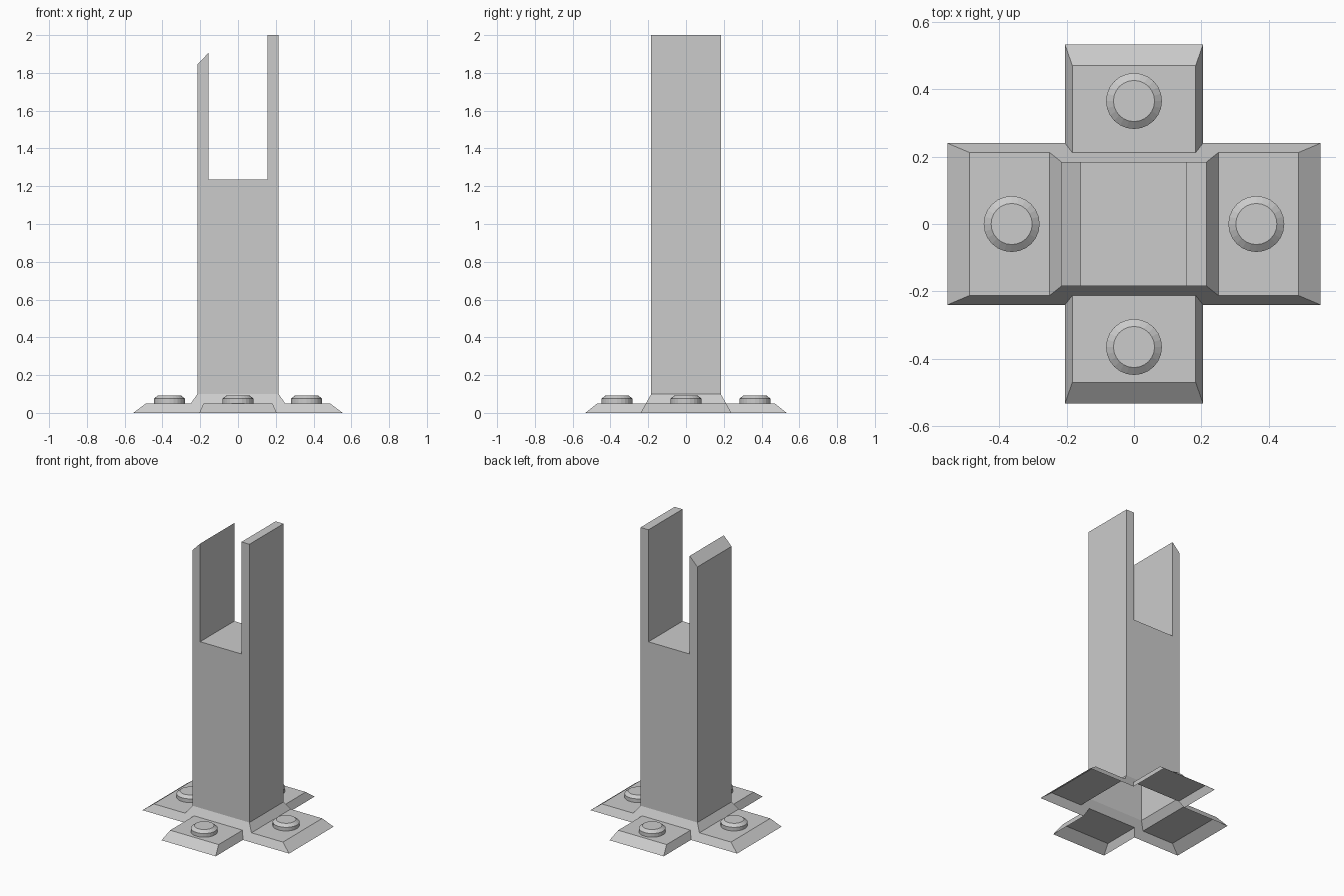
import bpy, bmesh, math

if "Cube" in bpy.data.objects:
    bpy.data.objects.remove(bpy.data.objects["Cube"])


def make_object(name, bm):
    mesh = bpy.data.meshes.new(name)
    bm.to_mesh(mesh)
    bm.free()
    obj = bpy.data.objects.new(name, mesh)
    bpy.context.collection.objects.link(obj)
    return obj


# Forked post: front profile extruded along y, open underneath
W, D = 0.215, 0.184
profile = [(-W, 0.1), (W, 0.1), (W, 2.0), (0.155, 2.0),
           (0.155, 1.235), (-0.157, 1.235), (-0.157, 1.905), (-W, 1.845)]
bm = bmesh.new()
front = bm.faces.new([bm.verts.new((x, -D, z)) for x, z in profile])
ext = bmesh.ops.extrude_face_region(bm, geom=[front], use_keep_orig=True)
moved = [v for v in ext["geom"] if isinstance(v, bmesh.types.BMVert)]
bmesh.ops.translate(bm, verts=moved, vec=(0, 2 * D, 0))
bmesh.ops.recalc_face_normals(bm, faces=bm.faces)
bottom = [f for f in bm.faces if all(v.co.z < 0.11 for v in f.verts)]
bmesh.ops.delete(bm, geom=bottom, context='FACES_ONLY')
make_object("forked_post", bm)

# Base flange: one quarter of a hollow cross-shaped shell, mirrored in x and y
P = {
    "post_x": (W, 0, 0.1), "post": (W, D, 0.1), "post_y": (0, D, 0.1),
    "foot_x": (0.25, 0, 0.05), "foot": (0.25, 0.212, 0.05),
    "foot_y": (0, 0.212, 0.05), "crease": (0.183, 0.212, 0.05),
    "top_x0": (0.488, 0, 0.05), "top_x": (0.488, 0.212, 0.05),
    "rim_x0": (0.554, 0, 0), "rim_x": (0.554, 0.24, 0),
    "inner": (0.205, 0.24, 0),
    "top_y0": (0, 0.47, 0.05), "top_y": (0.183, 0.47, 0.05),
    "rim_y0": (0, 0.533, 0), "rim_y": (0.205, 0.533, 0),
}
faces = [
    "post_x foot_x foot post",
    "foot_x top_x0 top_x foot",
    "top_x0 rim_x0 rim_x top_x",
    "post foot crease foot_y post_y",
    "foot top_x rim_x inner crease",
    "foot_y crease top_y top_y0",
    "crease inner rim_y top_y",
    "top_y0 top_y rim_y rim_y0",
]
bm = bmesh.new()
verts = {k: bm.verts.new(co) for k, co in P.items()}
for names in faces:
    f = bm.faces.new([verts[n] for n in names.split()])
    f.normal_update()
    if f.normal.z < 0:
        f.normal_flip()
flange = make_object("base_flange", bm)
mirror = flange.modifiers.new("mirror", 'MIRROR')
mirror.use_axis = (True, True, False)

# Bolt heads: short cylinder with a chamfered top, one per flap
SIDES = 24
RINGS = [(0.083, 0.05), (0.083, 0.075), (0.061, 0.092)]
for name, cx, cy in [("right", 0.363, 0), ("left", -0.363, 0),
                     ("back", 0, 0.365), ("front", 0, -0.365)]:
    bm = bmesh.new()
    rings = [[bm.verts.new((cx + r * math.cos(2 * math.pi * i / SIDES),
                            cy + r * math.sin(2 * math.pi * i / SIDES), z))
              for i in range(SIDES)] for r, z in RINGS]
    for a, b in zip(rings, rings[1:]):
        for i in range(SIDES):
            j = (i + 1) % SIDES
            bm.faces.new((a[i], a[j], b[j], b[i]))
    bm.faces.new(rings[-1])
    make_object(name + "_bolt", bm)
